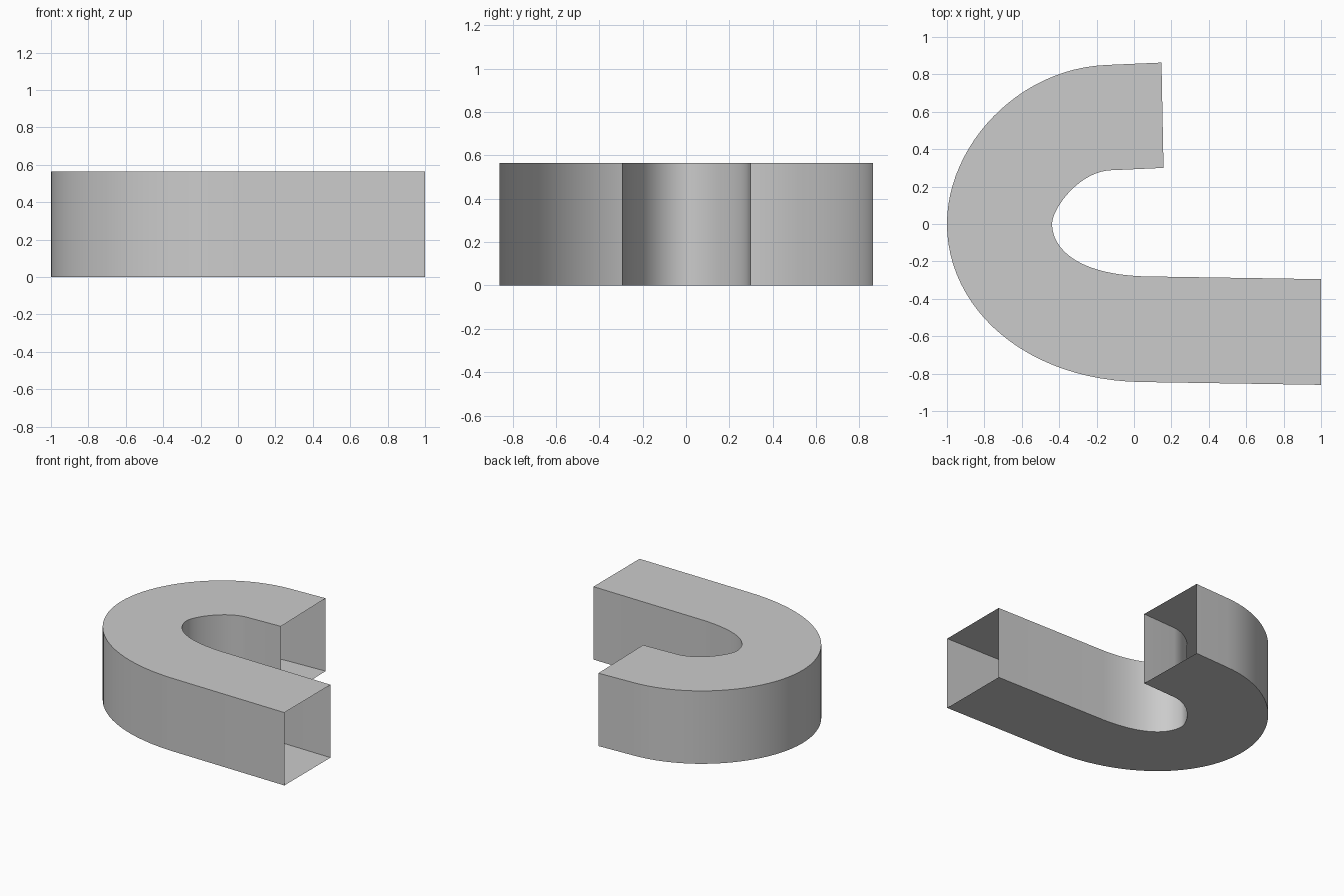
import bpy, bmesh
from mathutils import Vector
from mathutils.geometry import interpolate_bezier

if "Cube" in bpy.data.objects:
    bpy.data.objects.remove(bpy.data.objects["Cube"])

HEIGHT = 0.565
STEPS = 25


def edge_line(start, upper, lower, end):
    """Straight lead-in, two bezier quarter turns, straight run-out."""
    up = interpolate_bezier(*[Vector(p) for p in upper], STEPS)
    low = interpolate_bezier(*[Vector(p) for p in lower], STEPS)
    return [Vector(start)] + list(up) + list(low[1:]) + [Vector(end)]


# outer and inner outlines of the bent channel, seen from above
outer = edge_line((0.147, 0.863),
                  [(-0.15, 0.85), (-0.62, 0.83), (-1, 0.42), (-1, 0)],
                  [(-1, 0), (-1, -0.45), (-0.58, -0.84), (0.05, -0.845)],
                  (1, -0.86))
inner = edge_line((0.158, 0.30),
                  [(-0.13, 0.287), (-0.30, 0.275), (-0.438, 0.08), (-0.438, 0)],
                  [(-0.438, 0), (-0.438, -0.10), (-0.35, -0.265), (0.05, -0.28)],
                  (1, -0.295))

# square duct: four walls, open at both ends
bm = bmesh.new()
rings = []
for o, i in zip(outer, inner):
    rings.append([bm.verts.new((p.x, p.y, z)) for p, z in
                  ((o, 0), (o, HEIGHT), (i, HEIGHT), (i, 0))])
for a, b in zip(rings, rings[1:]):
    for k in range(4):
        n = (k + 1) % 4
        bm.faces.new((a[k], a[n], b[n], b[k]))
bm.normal_update()
# make the roof face upward, so every wall faces outward
roof = max(bm.faces, key=lambda f: f.calc_center_median().z)
if roof.normal.z < 0:
    bmesh.ops.reverse_faces(bm, faces=bm.faces[:])

mesh = bpy.data.meshes.new("curved_duct")
bm.to_mesh(mesh)
bm.free()
duct = bpy.data.objects.new("curved_duct", mesh)
bpy.context.collection.objects.link(duct)
bpy.context.view_layer.objects.active = duct
duct.select_set(True)
bpy.ops.object.shade_smooth_by_angle()
